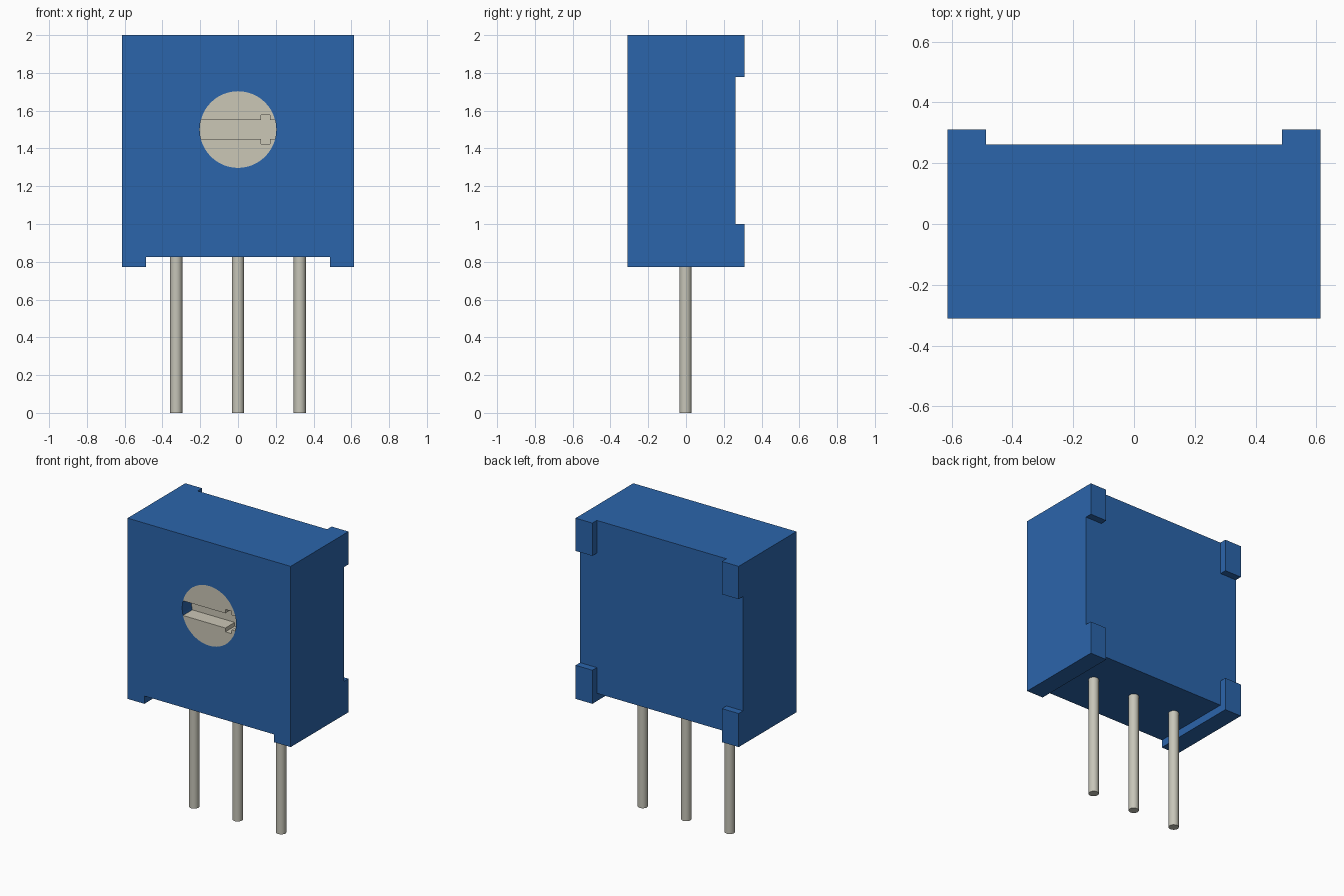
import bpy
import math

if "Cube" in bpy.data.objects:
    bpy.data.objects.remove(bpy.data.objects["Cube"])


def material(name, color):
    m = bpy.data.materials.new(name)
    m.diffuse_color = (*color, 1)
    m.use_nodes = True
    m.node_tree.nodes["Principled BSDF"].inputs["Base Color"].default_value = m.diffuse_color
    return m


BLUE = material("blue_plastic", (0.024, 0.13, 0.41))
CREAM = material("cream_plastic", (0.60, 0.57, 0.47))
METAL = material("pin_metal", (0.57, 0.56, 0.48))


def box(name, x0, x1, y0, y1, z0, z1, mat=None):
    bpy.ops.mesh.primitive_cube_add(
        size=1, location=((x0 + x1) / 2, (y0 + y1) / 2, (z0 + z1) / 2))
    ob = bpy.context.object
    ob.name = name
    ob.scale = (x1 - x0, y1 - y0, z1 - z0)
    bpy.ops.object.transform_apply(location=True, rotation=False, scale=True)
    if mat:
        ob.data.materials.append(mat)
    return ob


def cylinder(name, radius, length, loc, along_y=False, sides=48, mat=None):
    bpy.ops.mesh.primitive_cylinder_add(
        vertices=sides, radius=radius, depth=length, location=loc,
        rotation=(math.pi / 2 if along_y else 0, 0, 0))
    ob = bpy.context.object
    ob.name = name
    bpy.ops.object.transform_apply(location=True, rotation=True, scale=True)
    if mat:
        ob.data.materials.append(mat)
    return ob


def cut(target, *cutters):
    bpy.context.view_layer.objects.active = target
    for c in cutters:
        mod = target.modifiers.new("cut", 'BOOLEAN')
        mod.operation = 'DIFFERENCE'
        mod.solver = 'EXACT'
        mod.object = c
        bpy.ops.object.modifier_apply(modifier=mod.name)
        bpy.data.objects.remove(c, do_unlink=True)


def smooth(ob):
    bpy.ops.object.select_all(action='DESELECT')
    ob.select_set(True)
    bpy.context.view_layer.objects.active = ob
    bpy.ops.object.shade_smooth_by_angle(angle=math.radians(30))


HALF_W, FRONT, BACK = 0.613, -0.31, 0.31
BOTTOM, TOP, RAIL_X = 0.772, 2.0, 0.487
DIAL_R, DIAL_Z, DIAL_BACK = 0.203, 1.5, -0.13

# Housing: a block with a bottom channel and a cross-shaped back recess,
# which leaves two bottom rails and four corner pads, plus the dial hole
body = box("housing", -HALF_W, HALF_W, FRONT, BACK, BOTTOM, TOP, BLUE)
cut(body,
    box("cut_bottom", -RAIL_X, RAIL_X, -1, 1, 0.5, 0.825),
    box("cut_back_tall", -RAIL_X, RAIL_X, 0.262, 1, 0.5, 2.5),
    box("cut_back_wide", -1, 1, 0.262, 1, 1.0, 1.777),
    cylinder("cut_dial", DIAL_R, 1 + DIAL_BACK, (0, (DIAL_BACK - 1) / 2, DIAL_Z),
             along_y=True))
smooth(body)

# Adjustment dial, flush with the front, with a screwdriver slot and marker notch
dial = cylinder("adjustment_dial", DIAL_R, DIAL_BACK - FRONT,
                (0, (DIAL_BACK + FRONT) / 2, DIAL_Z), along_y=True, mat=CREAM)
SLOT_FLOOR = FRONT + 0.1
cut(dial,
    box("cut_slot", -0.5, 0.5, -1, SLOT_FLOOR, DIAL_Z - 0.05, DIAL_Z + 0.05),
    box("cut_notch", 0.122, 0.17, -1, SLOT_FLOOR, DIAL_Z - 0.076, DIAL_Z + 0.076))
smooth(dial)

# Three terminal pins
for name, x in (("left", -0.327), ("middle", 0), ("right", 0.327)):
    pin = cylinder(name + "_pin", 0.032, 0.84, (x, -0.003, 0.42), sides=32, mat=METAL)
    smooth(pin)
